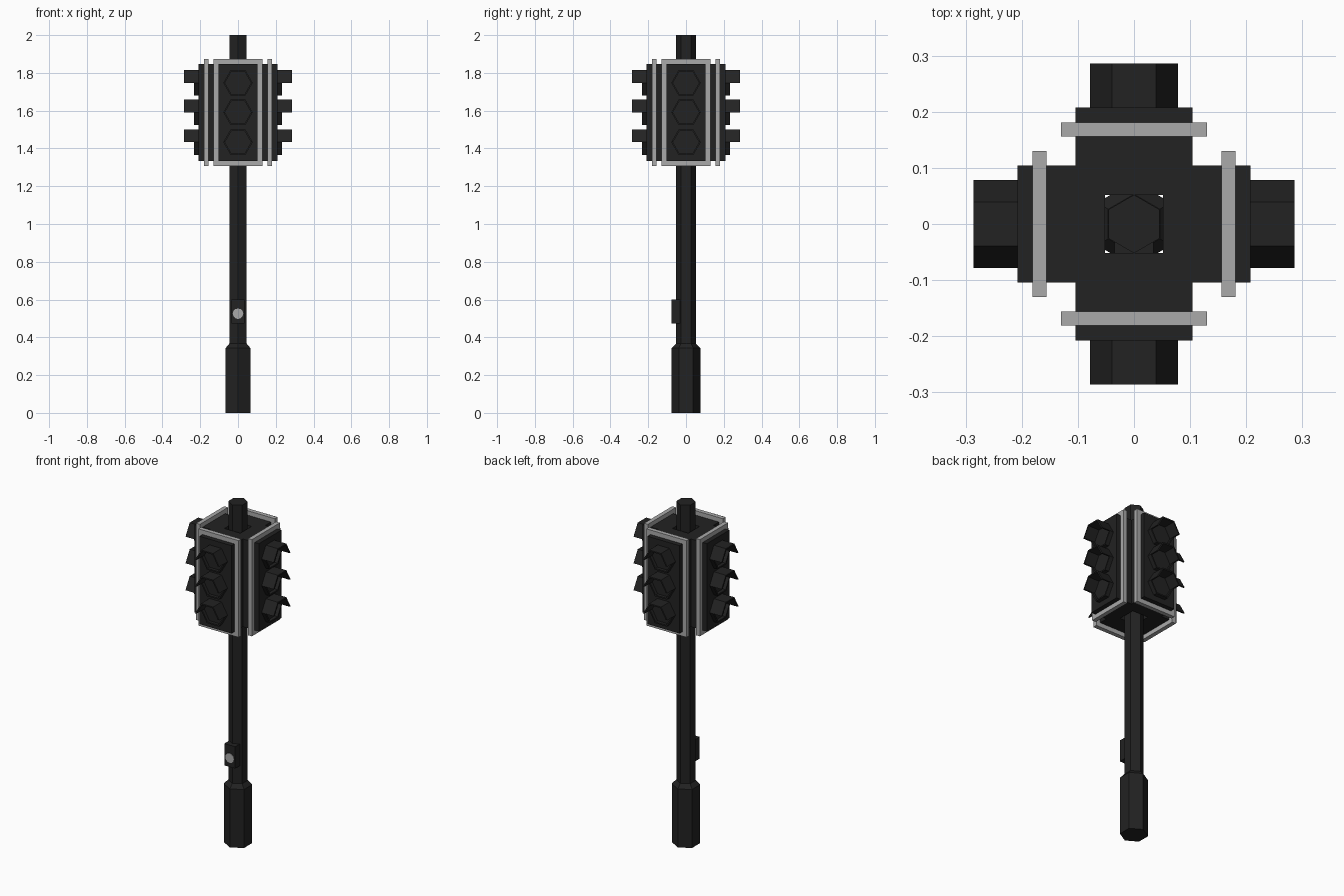
import bpy, bmesh, math
from mathutils import Matrix, Vector

if "Cube" in bpy.data.objects:
    bpy.data.objects.remove(bpy.data.objects["Cube"])


def material(name, v):
    m = bpy.data.materials.new(name)
    m.diffuse_color = (v, v, v, 1)
    m.use_nodes = True
    m.node_tree.nodes["Principled BSDF"].inputs["Base Color"].default_value = m.diffuse_color
    return m


BLACK = material("matte black", 0.016)
GREY = material("light grey", 0.40)


def finish(bm, name, mat, rot=0):
    bmesh.ops.recalc_face_normals(bm, faces=bm.faces)
    bm.transform(Matrix.Rotation(rot, 4, 'Z'))
    me = bpy.data.meshes.new(name)
    bm.to_mesh(me)
    bm.free()
    me.materials.append(mat)
    ob = bpy.data.objects.new(name, me)
    bpy.context.collection.objects.link(ob)
    return ob


def box(name, mat, lo, hi, rot=0):
    bm = bmesh.new()
    lo, hi = Vector(lo), Vector(hi)
    size = hi - lo
    bmesh.ops.create_cube(bm, size=1, matrix=Matrix.Translation((lo + hi) / 2) @ Matrix.Diagonal((*size, 1)))
    return finish(bm, name, mat, rot)


def bridge(name, mat, rings, rot=0, closed=False):
    """Skin rings of equal point count; closed joins the last ring to the first."""
    bm = bmesh.new()
    vs = [[bm.verts.new(p) for p in r] for r in rings]
    n = len(rings[0])
    if closed:
        vs.append(vs[0])
    for a, b in zip(vs, vs[1:]):
        for i in range(n):
            bm.faces.new((a[i], a[(i + 1) % n], b[(i + 1) % n], b[i]))
    if not closed:
        bm.faces.new(vs[0])
        bm.faces.new(vs[-1])
    return finish(bm, name, mat, rot)


def hex_z(r, z):
    return [(r * math.sin(i * math.pi / 3), r * math.cos(i * math.pi / 3), z) for i in range(6)]


def ring_y(r, y, z, n=6):
    return [(r * math.cos(i * math.tau / n), y, z + r * math.sin(i * math.tau / n)) for i in range(n)]


# Pole and thicker foot
bridge("pole", BLACK, [hex_z(0.052, 0.34), hex_z(0.052, 2.0)])
bridge("pole_foot", BLACK, [hex_z(0.076, 0), hex_z(0.076, 0.343), hex_z(0.053, 0.367)])

# Crossing button
box("button_box", BLACK, (-0.035, -0.076, 0.472), (0.035, -0.02, 0.6))
bridge("push_button", GREY, [ring_y(0.028, -0.074, 0.525, 12), ring_y(0.028, -0.078, 0.525, 12)])

# Four signal heads
for k in range(4):
    rot = k * math.pi / 2
    box("signal_housing", BLACK, (-0.104, -0.208, 1.333), (0.104, -0.052, 1.848), rot)
    # Border frame around the housing
    frame = []
    for y, grow in ((-0.156, 0.026), (-0.181, 0.026), (-0.181, 0), (-0.156, 0)):
        x, z0, z1 = 0.104 + grow, 1.333 - grow, 1.848 + grow
        frame.append([(-x, y, z0), (x, y, z0), (x, y, z1), (-x, y, z1)])
    bridge("border_frame", GREY, frame, rot, closed=True)
    for z in (1.747, 1.591, 1.433):
        # Hexagonal lamp rim with recessed lens
        R, r = 0.078, 0.069
        bridge("lamp_rim", BLACK, [ring_y(R, -0.205, z), ring_y(R, -0.233, z),
                                   ring_y(r, -0.233, z), ring_y(r, -0.205, z)], rot, closed=True)
        bridge("lamp_lens", BLACK, [ring_y(r, -0.205, z), ring_y(r, -0.214, z)], rot)
        # Visor: upper half of the hexagon carried forward
        arch = lambda y: ring_y(R, y, z)[:4] + ring_y(r, y, z)[3::-1]
        bm = bmesh.new()
        a, b = ([bm.verts.new(p) for p in arch(y)] for y in (-0.233, -0.286))
        for i in range(8):
            j = (i + 1) % 8
            bm.faces.new((a[i], a[j], b[j], b[i]))
        for i in range(3):
            bm.faces.new((b[i], b[i + 1], b[6 - i], b[7 - i]))
        finish(bm, "lamp_visor", BLACK, rot)
